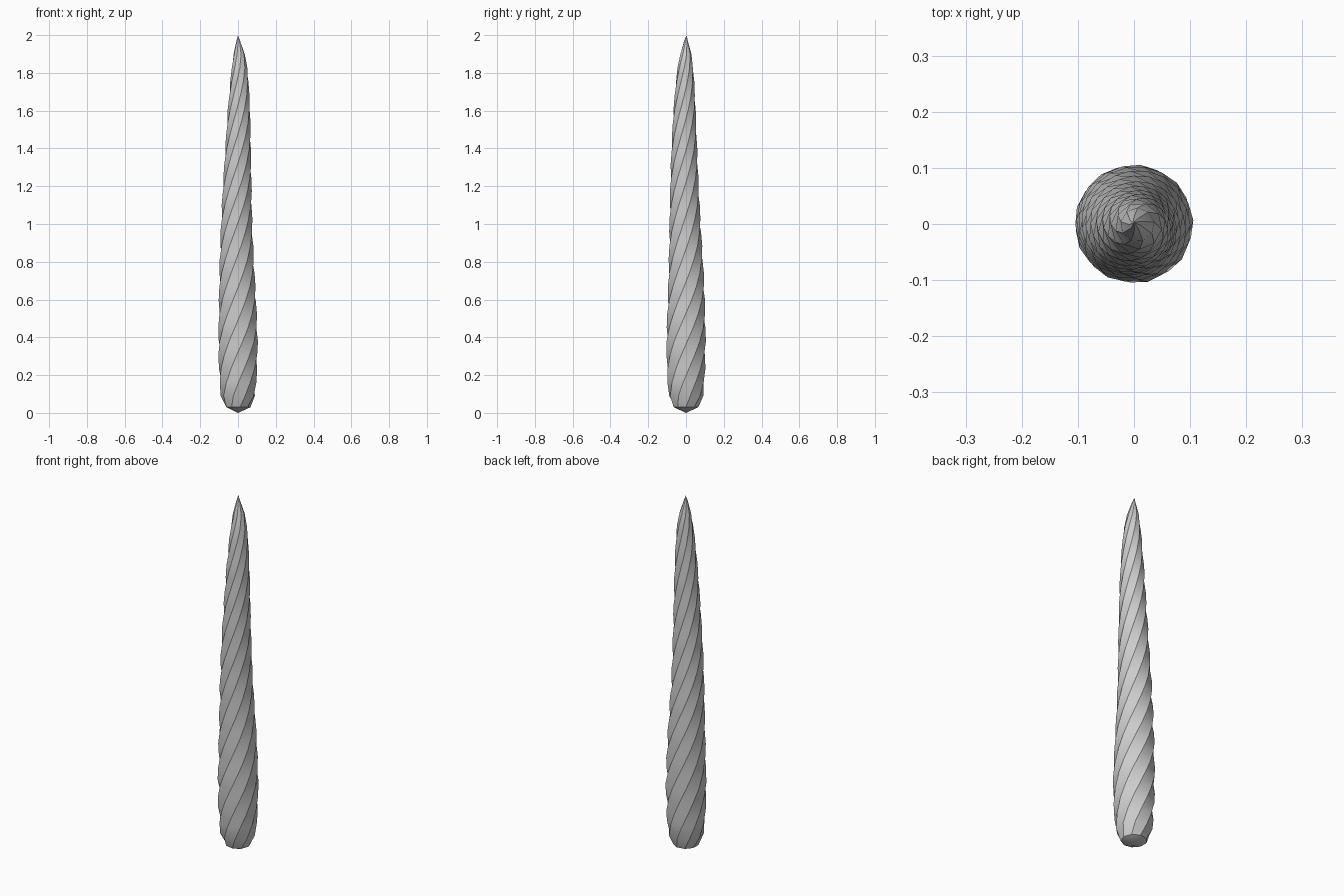
import bpy, bmesh, math

if "Cube" in bpy.data.objects:
    bpy.data.objects.remove(bpy.data.objects["Cube"])

SIDES = 9
TWIST = 4.2          # radians per unit of height
LEVELS = 26

# radius profile (height, radius)
PROFILE = [(0.03, 0.066), (0.09, 0.092), (0.2, 0.102), (0.38, 0.106),
           (0.6, 0.1), (0.85, 0.09), (1.0, 0.084), (1.2, 0.077),
           (1.4, 0.069), (1.6, 0.06), (1.8, 0.046), (1.9, 0.03), (1.97, 0.01)]


def radius(z):
    for (z0, r0), (z1, r1) in zip(PROFILE, PROFILE[1:]):
        if z <= z1:
            return r0 + (r1 - r0) * (z - z0) / (z1 - z0)
    return PROFILE[-1][1]


def centre(z):
    # slight helical wander in the upper part
    amp = 0.009 * min(1, max(0, (z - 0.4) / 0.6)) * min(1, (2.0 - z) / 0.15)
    a = 2.6 * (z - 1.8) - 0.47
    return amp * math.cos(a), amp * math.sin(a)


# twisted ridged horn
bm = bmesh.new()
heights = [0.03, 0.09] + [0.09 + (1.97 - 0.09) * i / LEVELS for i in range(1, LEVELS + 1)]
rings = []
for z in heights:
    cx, cy = centre(z)
    r = radius(z)
    ring = []
    for k in range(SIDES):
        a = 2 * math.pi * k / SIDES + TWIST * (z - 0.53)
        ring.append(bm.verts.new((cx + r * math.cos(a), cy + r * math.sin(a), z)))
    rings.append(ring)

for lo, hi in zip(rings, rings[1:]):
    for k in range(SIDES):
        n = (k + 1) % SIDES
        bm.faces.new((lo[k], lo[n], hi[n], hi[k]))

# pointed base and tip
base = bm.verts.new((0, 0, 0))
tip = bm.verts.new((0, 0.003, 2))
for k in range(SIDES):
    n = (k + 1) % SIDES
    bm.faces.new((base, rings[0][n], rings[0][k]))
    bm.faces.new((tip, rings[-1][k], rings[-1][n]))
bmesh.ops.recalc_face_normals(bm, faces=bm.faces)

mesh = bpy.data.meshes.new("spiral_horn")
bm.to_mesh(mesh)
bm.free()
horn = bpy.data.objects.new("spiral_horn", mesh)
bpy.context.collection.objects.link(horn)
bpy.context.view_layer.objects.active = horn
horn.select_set(True)
bpy.ops.object.shade_smooth_by_angle(angle=math.radians(25))
